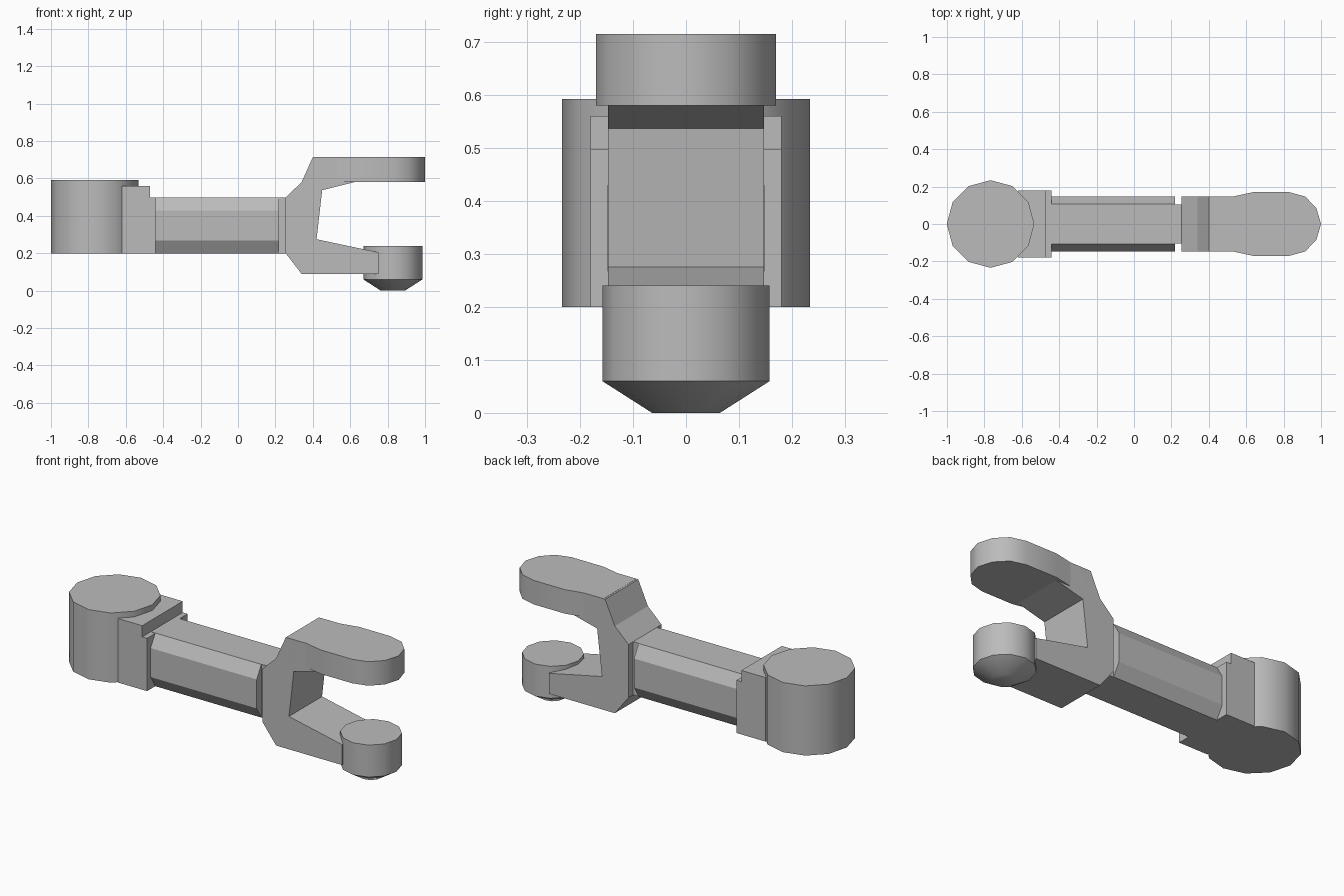
import bpy, bmesh
from math import cos, sin, pi, radians

cube = bpy.data.objects.get("Cube")
if cube:
    bpy.data.objects.remove(cube, do_unlink=True)

grey = bpy.data.materials.new("plain grey")
grey.use_nodes = True
colour = (0.5, 0.5, 0.5, 1)
grey.diffuse_color = colour
grey.node_tree.nodes["Principled BSDF"].inputs["Base Color"].default_value = colour


def loft(name, rings, smooth=False):
    """Skin a stack of matching rings and cap both ends."""
    bm = bmesh.new()
    loops = [[bm.verts.new(p) for p in ring] for ring in rings]
    for a, b in zip(loops, loops[1:]):
        for i in range(len(a)):
            j = (i + 1) % len(a)
            bm.faces.new((a[i], a[j], b[j], b[i]))
    bm.faces.new(loops[0][::-1])
    bm.faces.new(loops[-1])
    bmesh.ops.recalc_face_normals(bm, faces=bm.faces[:])
    mesh = bpy.data.meshes.new(name)
    bm.to_mesh(mesh)
    bm.free()
    mesh.materials.append(grey)
    obj = bpy.data.objects.new(name, mesh)
    bpy.context.collection.objects.link(obj)
    if smooth:
        bpy.ops.object.select_all(action='DESELECT')
        obj.select_set(True)
        bpy.context.view_layer.objects.active = obj
        bpy.ops.object.shade_smooth_by_angle(angle=radians(35))
    return obj


def side_profile(name, points, half_width):
    """Extrude an x-z outline across y."""
    return loft(name, [[(x, y, z) for x, z in points] for y in (-half_width, half_width)])


def round_ring(cx, radius, z, sides=12):
    return [(cx + radius * cos(2 * pi * i / sides), radius * sin(2 * pi * i / sides), z)
            for i in range(sides)]


# Large round boss at one end
loft("large_boss", [round_ring(-0.767, 0.234, z) for z in (0.2, 0.592)], smooth=True)

# Stepped block joining boss and shaft
side_profile("stepped_block", [(-0.62, 0.2), (-0.44, 0.2), (-0.44, 0.497),
                               (-0.47, 0.497), (-0.47, 0.56), (-0.62, 0.56)], 0.18)

# Eight-sided shaft, and the narrower neck beyond it
half = [(0.107, 0.2), (0.148, 0.267), (0.148, 0.43), (0.107, 0.499)]
section = half + [(-y, z) for y, z in reversed(half)]
loft("shaft", [[(x, y, z) for y, z in section] for x in (-0.46, 0.22)])
side_profile("neck", [(0.21, 0.2), (0.27, 0.2), (0.27, 0.499), (0.21, 0.499)], 0.105)

# Fork with two arms
side_profile("fork", [(0.255, 0.2), (0.34, 0.09), (0.75, 0.09), (0.75, 0.205),
                      (0.42, 0.275), (0.45, 0.537), (0.62, 0.58), (0.62, 0.714),
                      (0.40, 0.714), (0.34, 0.58), (0.255, 0.499)], 0.147)

# Rounded paddle on the upper arm
edge = [(0.41, 0.147), (0.53, 0.147), (0.635, 0.17), (0.83, 0.17), (0.915, 0.147), (0.975, 0.085)]
outline = edge + [(1.0, 0)] + [(x, -y) for x, y in reversed(edge)]
loft("upper_paddle", [[(x, y, z) for x, y in outline] for z in (0.58, 0.715)], smooth=True)

# Round foot with a tapered tip on the lower arm
loft("lower_foot", [round_ring(0.828, r, z) for r, z in ((0.064, 0), (0.158, 0.06), (0.158, 0.24))],
     smooth=True)
